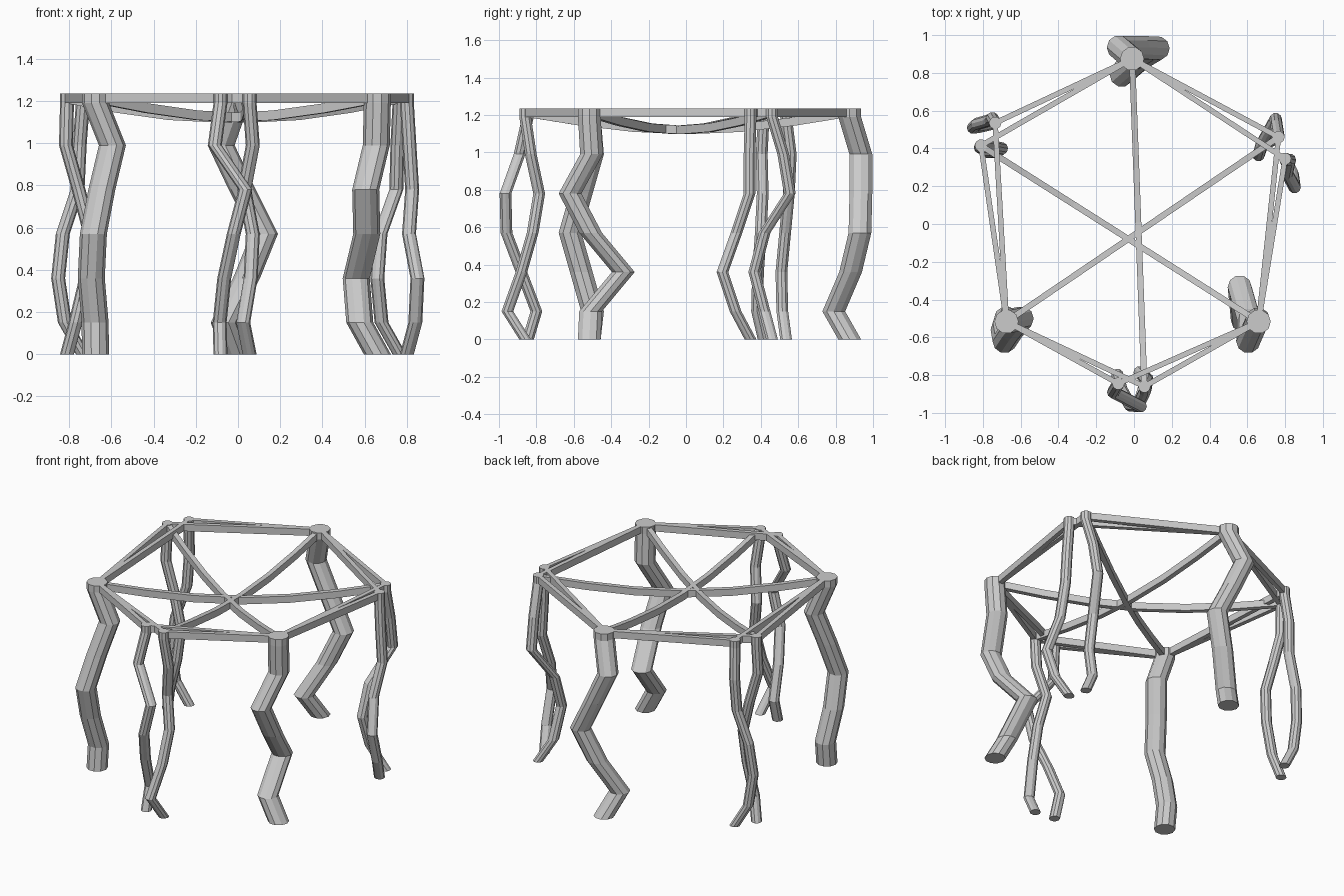
import bpy, bmesh, math
from mathutils import Vector

if "Cube" in bpy.data.objects:
    bpy.data.objects.remove(bpy.data.objects["Cube"])

TOP, RAIL_Z = 1.235, 1.19
LEVELS = (0.99, 0.78, 0.57, 0.36, 0.15)


def finish(bm, name):
    bmesh.ops.recalc_face_normals(bm, faces=bm.faces)
    me = bpy.data.meshes.new(name)
    bm.to_mesh(me)
    bm.free()
    bpy.context.collection.objects.link(bpy.data.objects.new(name, me))


def loft(name, rings):
    bm = bmesh.new()
    vs = [[bm.verts.new(p) for p in ring] for ring in rings]
    n = len(vs[0])
    for a, b in zip(vs, vs[1:]):
        for i in range(n):
            j = (i + 1) % n
            bm.faces.new((a[i], a[j], b[j], b[i]))
    bm.faces.new(vs[0])
    bm.faces.new(vs[-1])
    finish(bm, name)


def leg(name, end, bends, r, sides=10):
    # horizontal rings; the foot stands right under the top
    path = [(*end, TOP), (*end, RAIL_Z)]
    path += [(x, y, z) for (x, y), z in zip(bends, LEVELS)] + [(*end, 0)]
    angles = [math.tau * i / sides for i in range(sides)]
    loft(name, [[(x + r * math.cos(a), y + r * math.sin(a), z) for a in angles]
                for x, y, z in path])


def rail(name, a, b, width, sag=0.0, steps=1):
    a, b = Vector(a), Vector(b)
    d = (b - a).normalized()
    side = Vector((-d.y, d.x)) * width / 2
    rings = []
    for i in range(steps + 1):
        t = i / steps
        p = a.lerp(b, t)
        dz = sag * math.sin(math.pi * t)
        l, r = p - side, p + side
        rings.append([(l.x, l.y, RAIL_Z - dz), (r.x, r.y, RAIL_Z - dz),
                      (r.x, r.y, TOP - dz), (l.x, l.y, TOP - dz)])
    loft(name, rings)


# Leg tops
A, B, C = (-0.675, -0.517), (0.66, -0.517), (-0.01, 0.875)
D, E = (-0.735, 0.535), (-0.81, 0.415)
F, G = (0.765, 0.46), (0.80, 0.345)
H, I = (-0.083, -0.845), (0.055, -0.86)

# Three thick legs
THICK, THIN = 0.064, 0.033
leg("thick_leg_left", A, [(-0.595, -0.50), (-0.645, -0.56), (-0.685, -0.62),
                          (-0.695, -0.56), (-0.677, -0.50)], THICK)
leg("thick_leg_right", B, [(0.655, -0.505), (0.605, -0.62), (0.61, -0.51),
                           (0.56, -0.335), (0.577, -0.51)], THICK)
leg("thick_leg_back", C, [(-0.08, 0.935), (0.02, 0.935), (0.125, 0.93),
                          (0.04, 0.88), (-0.065, 0.79)], THICK)

# Three pairs of thin legs
leg("thin_leg_left_back", D, [(-0.75, 0.56), (-0.76, 0.55), (-0.83, 0.53),
                              (-0.852, 0.51), (-0.82, 0.515)], THIN)
leg("thin_leg_left_front", E, [(-0.815, 0.405), (-0.755, 0.41), (-0.70, 0.40),
                               (-0.72, 0.385), (-0.77, 0.38)], THIN)
leg("thin_leg_right_back", F, [(0.755, 0.52), (0.75, 0.555), (0.675, 0.42),
                               (0.66, 0.365), (0.68, 0.42)], THIN)
leg("thin_leg_right_front", G, [(0.812, 0.34), (0.825, 0.34), (0.81, 0.27),
                                (0.85, 0.195), (0.84, 0.265)], THIN)
leg("thin_leg_front_left", H, [(-0.11, -0.89), (0.035, -0.965), (-0.02, -0.96),
                               (-0.065, -0.88), (-0.087, -0.80)], THIN)
leg("thin_leg_front_right", I, [(0.07, -0.83), (0.03, -0.785), (0.07, -0.82),
                                (0.06, -0.88), (0.025, -0.955)], THIN)

# Straight rails from every thick leg to the two neighbouring pairs
for k, (thick, thin) in enumerate([(C, D), (C, E), (C, F), (C, G), (A, D), (A, E),
                                   (B, F), (B, G), (A, H), (A, I), (B, H), (B, I)]):
    rail(f"rim_rail_{k + 1}", thick, thin, 0.028)

# Sagging rails across the middle
for k, (p, q) in enumerate([(A, F), (B, E), (C, I)]):
    rail(f"sagging_rail_{k + 1}", p, q, 0.032, sag=0.093, steps=6)
